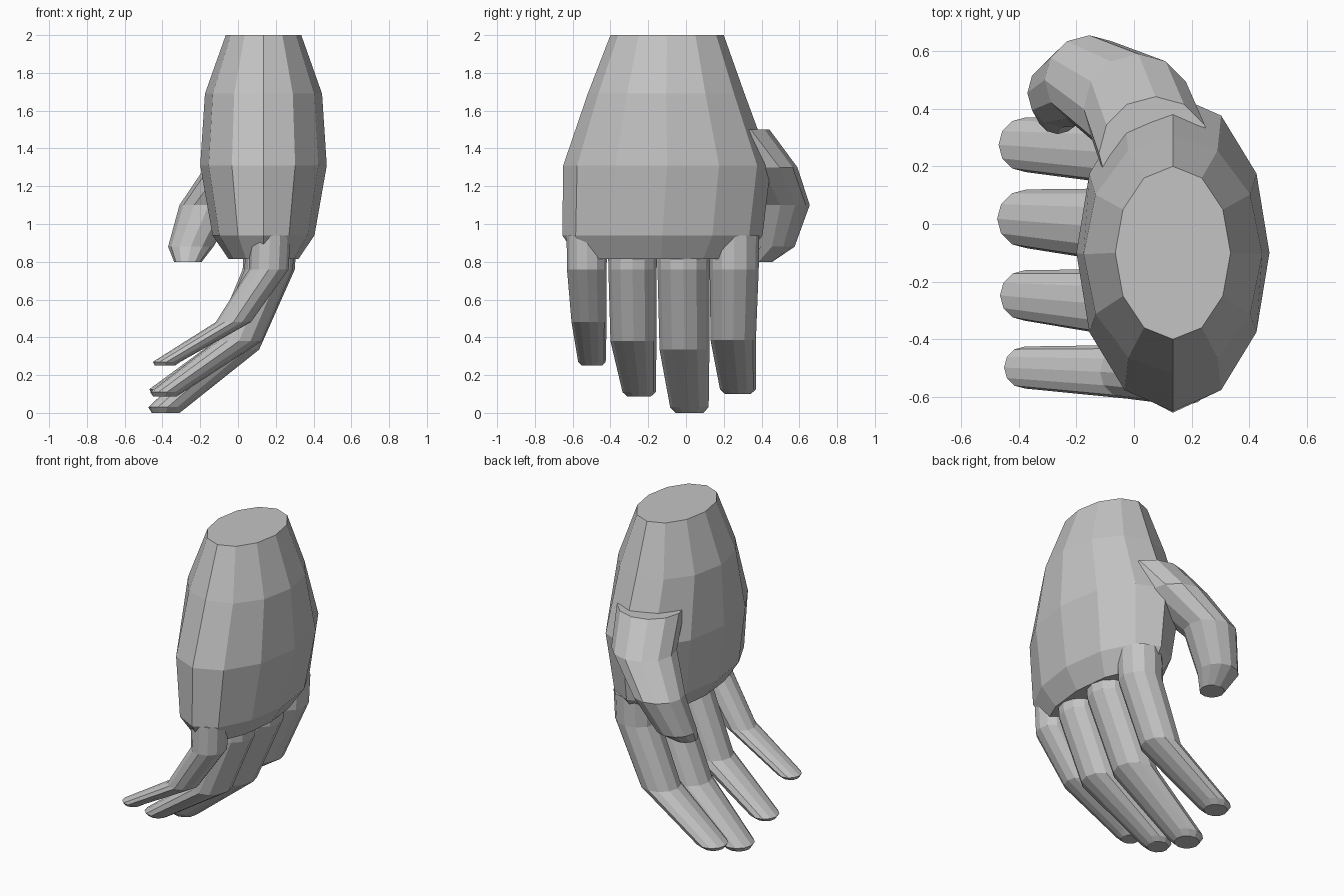
import bpy, bmesh, math

if "Cube" in bpy.data.objects:
    bpy.data.objects.remove(bpy.data.objects["Cube"], do_unlink=True)

SIDES = 12

grey = bpy.data.materials.new("plain grey")
grey.use_nodes = True
COLOUR = (0.55, 0.55, 0.55, 1)
grey.diffuse_color = COLOUR
for node in grey.node_tree.nodes:
    if node.type == 'BSDF_PRINCIPLED':
        node.inputs["Base Color"].default_value = COLOUR


def loft(name, rings):
    """Capped solid through level rings given as (z, x, y, radius x, radius y)."""
    bm = bmesh.new()
    loops = []
    for z, x, y, rx, ry in rings:
        angles = [math.tau * i / SIDES for i in range(SIDES)]
        loops.append([bm.verts.new((x + rx * math.cos(a), y + ry * math.sin(a), z))
                      for a in angles])
    for low, high in zip(loops, loops[1:]):
        for i in range(SIDES):
            j = (i + 1) % SIDES
            bm.faces.new((low[i], low[j], high[j], high[i]))
    bm.faces.new(loops[0])
    bm.faces.new(loops[-1])
    bmesh.ops.recalc_face_normals(bm, faces=bm.faces)
    mesh = bpy.data.meshes.new(name)
    bm.to_mesh(mesh)
    bm.free()
    mesh.materials.append(grey)
    obj = bpy.data.objects.new(name, mesh)
    bpy.context.collection.objects.link(obj)
    return obj


def digit(name, rings):
    """Round-sectioned loft from (z, x, y, radius)."""
    return loft(name, [(z, x, y, r, r) for z, x, y, r in rings])


# Palm tapering up to the wrist
PALM_X = 0.135
loft("palm", [(z, PALM_X, y, rx, ry) for z, y, rx, ry in [
    (0.815, -0.13, 0.185, 0.44),
    (0.94, -0.125, 0.27, 0.53),
    (1.31, -0.10, 0.335, 0.55),
    (1.69, -0.105, 0.31, 0.415),
    (2.0, -0.10, 0.20, 0.30)]])

# Four curled fingers: knuckle, middle joint and blunt tip
# name: knuckle (y, r), joint (z, x, y, r), tip (z, x, y, r), tip thickness
fingers = {
    "index_finger": ((0.255, 0.13), (0.385, 0.005, 0.25, 0.12), (0.125, -0.375, 0.275, 0.095), 0.025),
    "middle_finger": ((-0.013, 0.138), (0.335, -0.02, -0.008, 0.132), (0.03, -0.373, 0.018, 0.102), 0.03),
    "ring_finger": ((-0.283, 0.128), (0.38, 0.005, -0.278, 0.122), (0.11, -0.377, -0.248, 0.088), 0.022),
    "little_finger": ((-0.525, 0.105), (0.48, -0.025, -0.513, 0.093), (0.27, -0.378, -0.498, 0.073), 0.02),
}
for name, ((y, r), joint, tip, blunt) in fingers.items():
    tz, tx, ty, tr = tip
    digit(name, [
        (tz - blunt, tx - 0.01, ty, tr * 0.72),
        tip,
        joint,
        (0.76, 0.163, y, r),
        (0.94, 0.17, y, r * 1.02)])

# Thumb bending out from the side of the palm
digit("thumb", [
    (0.80, -0.265, 0.385, 0.073),
    (0.88, -0.25, 0.455, 0.12),
    (1.10, -0.155, 0.50, 0.155),
    (1.30, 0.015, 0.40, 0.19),
    (1.50, 0.075, 0.245, 0.197)])
